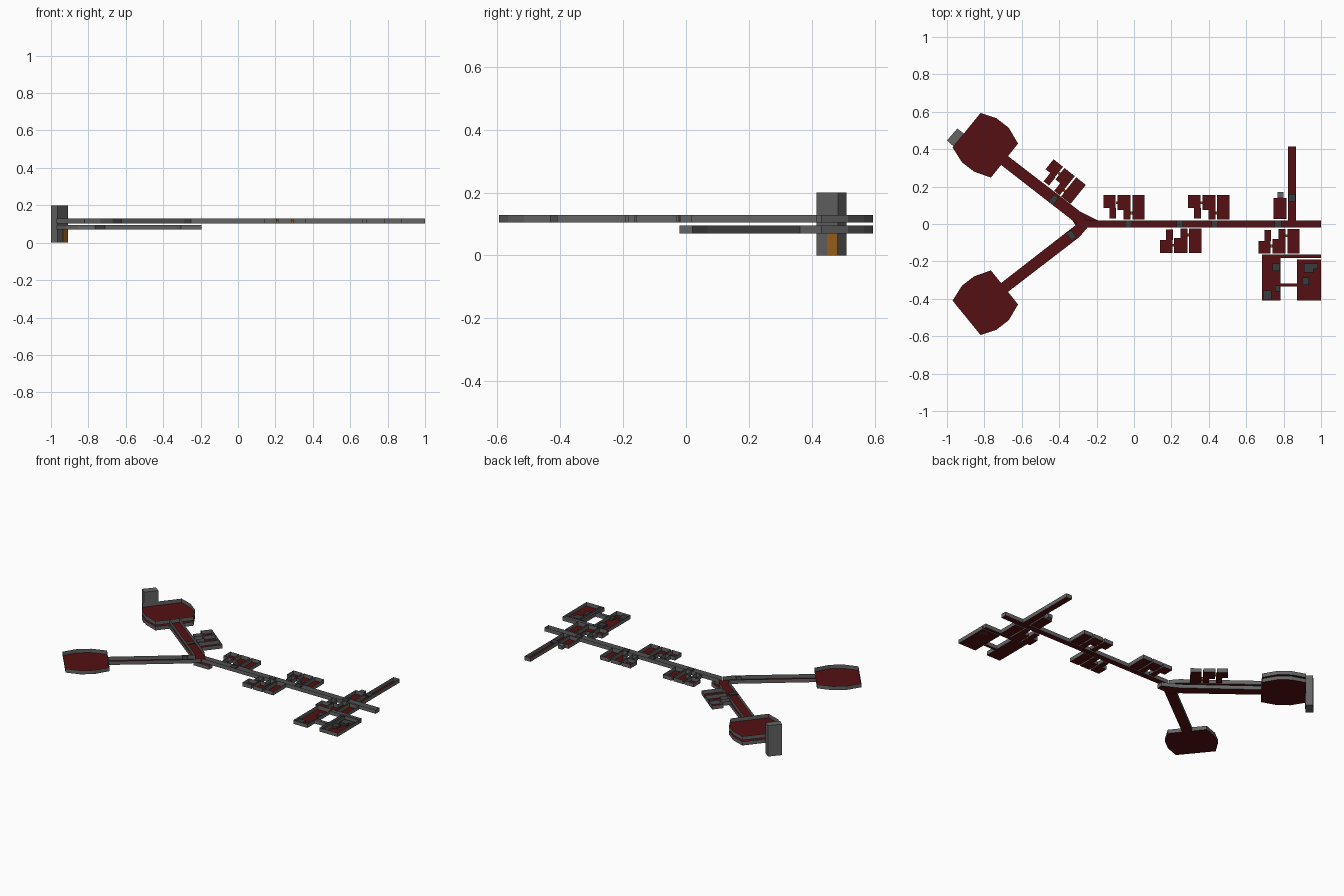
import bpy, bmesh
from math import radians
from mathutils import Matrix, Vector

if "Cube" in bpy.data.objects:
    bpy.data.objects.remove(bpy.data.objects["Cube"])


def material(name, colour):
    m = bpy.data.materials.new(name)
    m.diffuse_color = (*colour, 1)
    m.use_nodes = True
    m.node_tree.nodes["Principled BSDF"].inputs["Base Color"].default_value = m.diffuse_color
    return m


RED = material("floor_red", (0.09, 0.005, 0.006))
GREY = material("wall_grey", (0.13, 0.13, 0.13))
DARK = material("lintel_grey", (0.04, 0.043, 0.045))
ORANGE = material("door_orange", (0.35, 0.13, 0.01))
UPPER, LOWER, HEIGHT = 0.104, 0.07, 0.025
ID = Matrix.Identity(4)


def finish(name, bm, mats):
    me = bpy.data.meshes.new(name)
    bm.to_mesh(me)
    bm.free()
    for m in mats:
        me.materials.append(m)
    ob = bpy.data.objects.new(name, me)
    bpy.context.collection.objects.link(ob)
    return ob


def tray(name, pts, z=UPPER, skip=(), xf=ID):
    """Open-topped room: red floor with thin grey walls, skip lists open edges."""
    bm = bmesh.new()
    low = [bm.verts.new(xf @ Vector((x, y, z))) for x, y in pts]
    top = [bm.verts.new(v.co + Vector((0, 0, HEIGHT))) for v in low]
    bm.faces.new(low)
    n = len(pts)
    for i in range(n):
        if i not in skip:
            j = (i + 1) % n
            bm.faces.new((low[i], low[j], top[j], top[i])).material_index = 1
    bm.normal_update()
    if bm.faces[:] and next(iter(bm.faces)).normal.z < 0:
        bmesh.ops.reverse_faces(bm, faces=bm.faces[:])
    return finish(name, bm, (RED, GREY))


def rect(x0, x1, y0, y1):
    return [(x0, y0), (x1, y0), (x1, y1), (x0, y1)]


def block(name, pts, z0, z1, mat, xf=ID):
    bm = bmesh.new()
    low = [bm.verts.new(xf @ Vector((x, y, z0))) for x, y in pts]
    face = bm.faces.new(low)
    ext = bmesh.ops.extrude_face_region(bm, geom=[face])
    for v in ext["geom"]:
        if isinstance(v, bmesh.types.BMVert):
            v.co.z = z1
    bmesh.ops.recalc_face_normals(bm, faces=bm.faces[:])
    return finish(name, bm, (mat,))


def flip(pts):
    return [(x, -y) for x, y in pts]


# End halls, arms and hub, upper level mirrored across y, lower level on one side
HALL = [(-.97, .41), (-.92, .33), (-.855, .28), (-.765, .248), (-.62, .43),
        (-.67, .515), (-.735, .565), (-.82, .594)]
ARM = [(-.711, .316), (-.33, .02), (-.29, .068), (-.675, .364)]
for side, f in (("back", list), ("front", flip)):
    tray("hall_" + side, f(HALL))
    tray("arm_" + side, f(ARM), skip=(1, 3))
tray("hub", [(-.305, 0), (-.33, -.02), (-.29, -.068), (-.25, -.02),
             (-.25, .02), (-.29, .068), (-.33, .02)], skip=(1, 3, 5))
tray("lower_hall", HALL, LOWER)
tray("lower_arm", ARM, LOWER, skip=(1, 3))
tray("lower_hub", [(-.33, .02), (-.305, -.02), (-.195, -.02), (-.195, .02),
                   (-.29, .068)], LOWER, skip=(4,))

# Main and cross corridors
tray("main_corridor", rect(-.25, 1, -.019, .019), skip=(3,))
tray("cross_corridor", rect(.824, .866, .019, .415), skip=(0,))

# Lift shaft at the end of the two-level arm
A, B, C, D = (-1, .447), (-.945, .51), (-.909, .483), (-.965, .415)
block("lift_shaft", [A, B, C, D], 0, .2, GREY)
block("lift_door", [(-.937, .449), C, (-.908, .482), (-.936, .448)], 0, .07, ORANGE)


# Room cluster, repeated along the corridors
def cluster(name, xf):
    tray(name + "_small_room", rect(0, .065, .065, .133), xf=xf)
    tray(name + "_entry", rect(.032, .068, .008, .065), xf=xf)
    tray(name + "_middle_room", [(.075, .055), (.108, .055), (.108, .003), (.145, .003),
                                 (.145, .133), (.075, .133)], xf=xf)
    tray(name + "_long_room", rect(.155, .22, .003, .133), xf=xf)
    block(name + "_door_a", rect(.066, .075, .085, .1), UPPER, .122, ORANGE, xf)
    block(name + "_door_b", rect(.145, .155, .03, .045), UPPER, .122, ORANGE, xf)


MIR = Matrix.Diagonal((1, -1, 1, 1))
cluster("cluster_west", Matrix.Translation((-.163, .021, 0)))
cluster("cluster_east", Matrix.Translation((.29, .021, 0)))
cluster("cluster_south", Matrix.Translation((.14, -.021, 0)) @ MIR)
cluster("cluster_far", Matrix.Translation((.665, -.025, 0)) @ MIR)
cluster("cluster_arm", Matrix.Translation((-.513, .242, 0)) @ Matrix.Rotation(radians(-38.5), 4, 'Z'))

# Side room with closet near the cross corridor
tray("side_room", rect(.745, .815, .028, .14))
block("side_closet", rect(.768, .798, .14, .17), UPPER, .127, GREY)

# South-east complex
tray("store_west", rect(.685, .784, -.41, -.162))
tray("store_east", rect(.9, 1, -.41, -.19))
tray("store_strip", rect(.872, .89, -.41, -.19))
tray("store_strip_link", rect(.89, .9, -.41, -.19), skip=(1, 3))
tray("store_link", rect(.784, .872, -.335, -.317), skip=(1, 3))
tray("store_passage", rect(.784, 1, -.182, -.162), skip=(3,))

# Low crates in the stores
for i, (x, y, w, d) in enumerate([(.69, -.405, .045, .05), (.74, -.25, .04, .04),
                                  (.755, -.36, .025, .03), (.91, -.26, .05, .05),
                                  (.95, -.24, .035, .03), (.9, -.325, .035, .04)]):
    block(f"crate_{i}", rect(x, x + w, y, y + d), UPPER, .118, DARK)

# Lintels over the corridor doorways
for i, x in enumerate((-.03, .245, .432, .77)):
    block(f"lintel_{i}", rect(x - .018, x + .018, -.018, .018), .121, .127, DARK)
block("lintel_cross", rect(.826, .864, .12, .16), .121, .127, DARK)
for side, s in (("back", 1), ("front", -1)):
    t = (-.43, .13, 0) if s > 0 else (-.335, -.06, 0)
    xf = Matrix.Translation(t) @ Matrix.Rotation(radians(-38 * s), 4, 'Z')
    block("lintel_arm_" + side, rect(-.016, .016, -.024, .024), .121, .127, DARK, xf)
